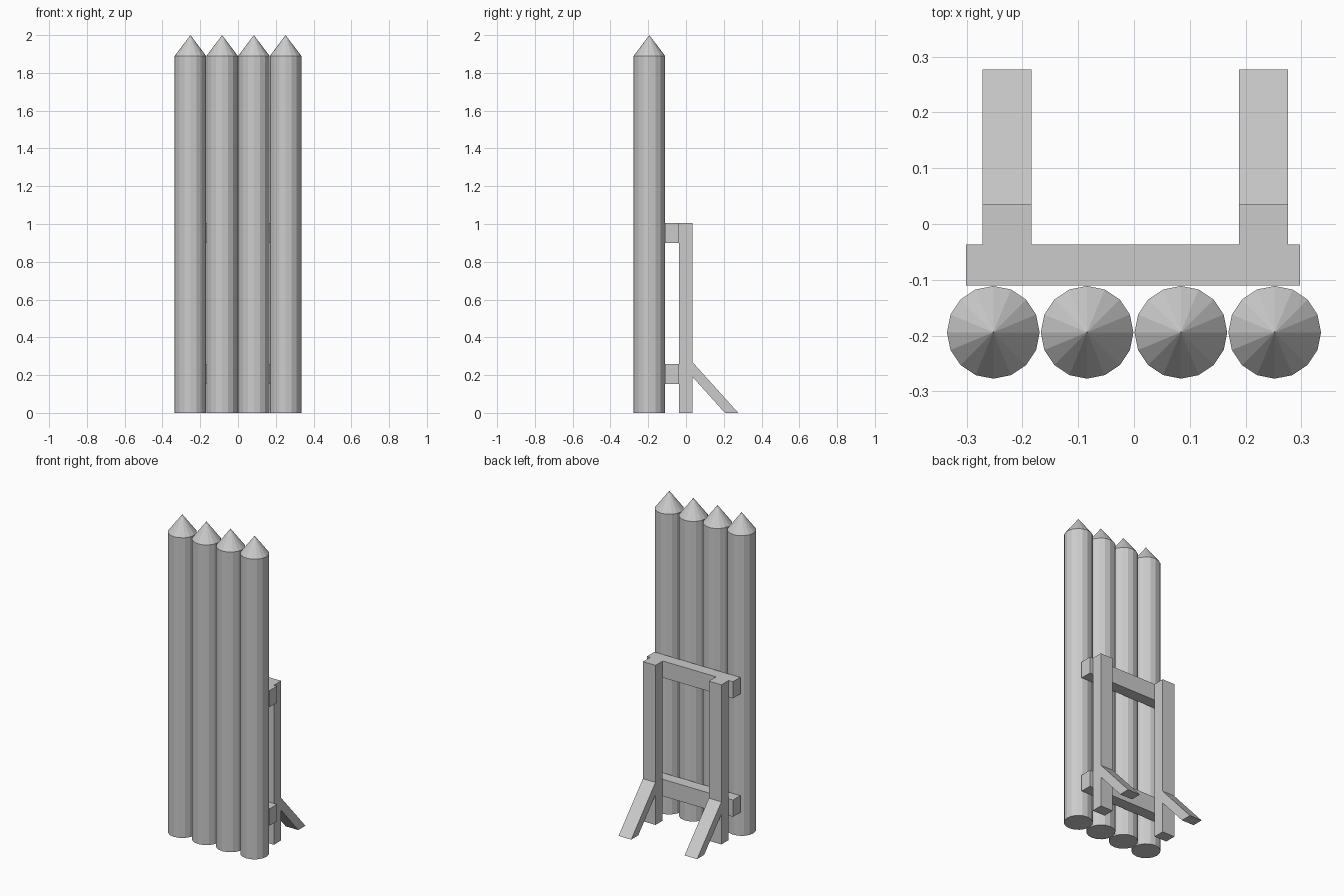
import bpy, bmesh

if "Cube" in bpy.data.objects:
    bpy.data.objects.remove(bpy.data.objects["Cube"])


def finish(name, bm):
    bmesh.ops.recalc_face_normals(bm, faces=bm.faces)
    mesh = bpy.data.meshes.new(name)
    bm.to_mesh(mesh)
    bm.free()
    obj = bpy.data.objects.new(name, mesh)
    bpy.context.collection.objects.link(obj)
    return obj


def prism(name, profile, x0, x1):
    """Extrude a (y, z) profile along x."""
    bm = bmesh.new()
    face = bm.faces.new([bm.verts.new((x0, y, z)) for y, z in profile])
    ext = bmesh.ops.extrude_face_region(bm, geom=[face])
    # keep the starting face as the near cap
    if not face.is_valid or len(bm.faces) < len(profile) + 2:
        bm.faces.new([v for v in face.verts])
    moved = [g for g in ext["geom"] if isinstance(g, bmesh.types.BMVert)]
    bmesh.ops.translate(bm, verts=moved, vec=(x1 - x0, 0, 0))
    return finish(name, bm)


def box(y0, y1, z0, z1):
    return [(y0, z0), (y1, z0), (y1, z1), (y0, z1)]


def log(name, x, y, r, shoulder, tip):
    """Sixteen-sided stake with a pointed top."""
    bm = bmesh.new()
    bmesh.ops.create_circle(bm, cap_ends=True, segments=16, radius=r)
    base = bm.faces[:][0]
    side = bmesh.ops.extrude_edge_only(bm, edges=base.edges[:])
    ring = [g for g in side["geom"] if isinstance(g, bmesh.types.BMVert)]
    rim = [e for e in bm.edges if all(v in ring for v in e.verts)]
    bmesh.ops.translate(bm, verts=ring, vec=(0, 0, shoulder))
    apex = bm.verts.new((0, 0, tip))
    for e in rim:
        bm.faces.new((e.verts[0], e.verts[1], apex))
    bmesh.ops.translate(bm, verts=bm.verts, vec=(x, y, 0))
    return finish(name, bm)


# Row of pointed logs
for i in range(4):
    log(f"log_{i + 1}", (i - 1.5) * 0.168, -0.194, 0.083, 1.89, 2.0)

# Horizontal rails behind the logs
prism("upper_rail", box(-0.11, -0.037, 0.90, 1.005), -0.301, 0.297)
prism("lower_rail", box(-0.11, -0.037, 0.154, 0.26), -0.301, 0.297)

# Rear posts with slanted braces
for side, x0, x1 in (("left", -0.271, -0.184), ("right", 0.188, 0.276)):
    prism(f"{side}_post", box(-0.037, 0.035, 0, 1.005), x0, x1)
    prism(f"{side}_brace",
          [(0.035, 0.268), (0.035, 0.19), (0.206, 0), (0.277, 0)], x0, x1)
